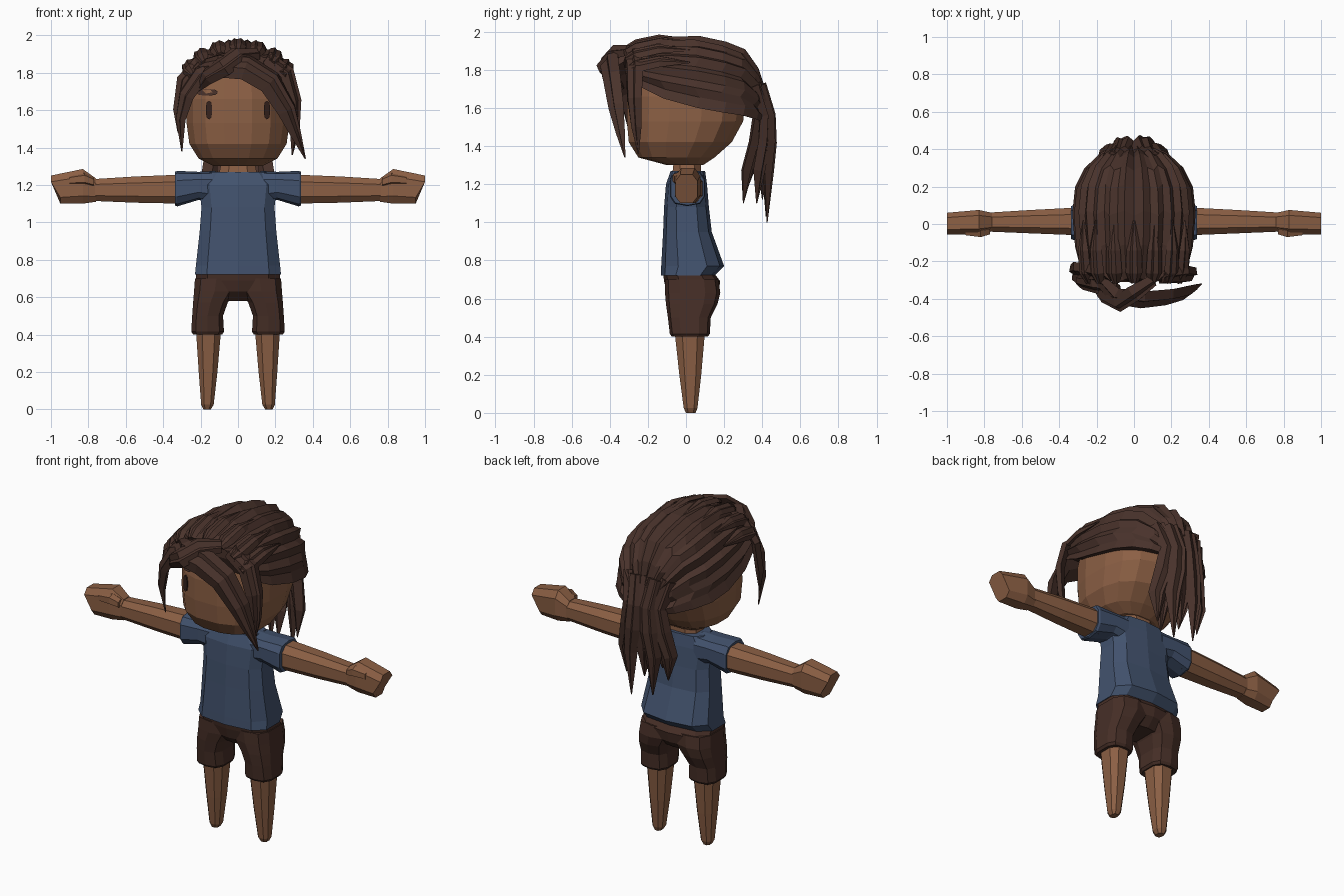
import bpy, bmesh, math
from mathutils import Vector
from mathutils.bvhtree import BVHTree

cube = bpy.data.objects.get("Cube")
if cube:
    bpy.data.objects.remove(cube, do_unlink=True)


def material(name, rgb):
    m = bpy.data.materials.new(name)
    m.use_nodes = True
    m.diffuse_color = (*rgb, 1)
    m.node_tree.nodes["Principled BSDF"].inputs["Base Color"].default_value = (*rgb, 1)
    return m


SKIN = material("brown skin", (0.26, 0.115, 0.058))
SHIRT = material("blue cloth", (0.055, 0.085, 0.155))
HAIR = material("dark brown hair", (0.066, 0.032, 0.024))
SHORTS = material("brown cloth", (0.062, 0.028, 0.02))
EYE = material("eye brown", (0.035, 0.016, 0.012))


def loft(name, rings, mat):
    """Skin a list of equal-length point rings and cap both ends."""
    bm = bmesh.new()
    rows = [[bm.verts.new(p) for p in r] for r in rings]
    n = len(rows[0])
    for a, b in zip(rows, rows[1:]):
        for i in range(n):
            j = (i + 1) % n
            bm.faces.new((a[i], a[j], b[j], b[i]))
    bm.faces.new(rows[0][::-1])
    bm.faces.new(rows[-1])
    bmesh.ops.recalc_face_normals(bm, faces=bm.faces)
    me = bpy.data.meshes.new(name)
    bm.to_mesh(me)
    bm.free()
    me.materials.append(mat)
    ob = bpy.data.objects.new(name, me)
    bpy.context.collection.objects.link(ob)
    return ob


def spow(value, power):
    """Power that keeps the sign."""
    return math.copysign(abs(value) ** power, value)


def box_ring(axis, sign, pos, lo1, hi1, lo2, hi2, n, power):
    """Rounded ring filling the given bounds, across the x or z axis."""
    angles = [math.tau * (i + 0.5) / n for i in range(n)]
    us = [spow(math.cos(t), 2 / power) for t in angles]
    vs = [spow(math.sin(t), 2 / power) for t in angles]
    pts = []
    for u, v in zip(us, vs):
        u = (lo1 + hi1) / 2 + u / max(us) * (hi1 - lo1) / 2
        v = (lo2 + hi2) / 2 + v / max(vs) * (hi2 - lo2) / 2
        pts.append((sign * pos, u, v) if axis == "x" else (sign * u, v, pos))
    return pts


def body(name, axis, table, mat, sign=1, n=10, power=2.6):
    return loft(name, [box_ring(axis, sign, *row, n, power) for row in table], mat)


# Head, neck
head = body("head", "z", [
    (1.3, -.13, .13, -.1, .09), (1.34, -.21, .21, -.25, .15),
    (1.42, -.26, .26, -.3, .24), (1.53, -.275, .275, -.31, .3),
    (1.66, -.275, .275, -.31, .31), (1.78, -.25, .25, -.29, .3),
    (1.86, -.18, .18, -.22, .24)], SKIN, n=16, power=2.5)
body("neck", "z", [(1.2, -.13, .13, -.08, .09), (1.27, -.1, .1, -.07, .08),
                   (1.36, -.08, .08, -.06, .08)], SKIN, n=8)

# Shirt torso
body("shirt", "z", [
    (.72, -.23, .23, -.13, .15), (.77, -.225, .225, -.13, .2),
    (.95, -.205, .205, -.12, .135), (1.08, -.195, .195, -.115, .12),
    (1.2, -.21, .21, -.105, .11), (1.27, -.15, .15, -.08, .1)], SHIRT, power=3)

# Shorts hips
body("shorts_hips", "z", [
    (.58, -.1, .1, -.05, .12), (.63, -.17, .17, -.1, .17),
    (.69, -.225, .225, -.115, .18), (.73, -.225, .225, -.12, .15)], SHORTS, power=3)

for sign, side in ((1, "left"), (-1, "right")):
    body(side + "_sleeve", "x", [
        (.12, -.08, .1, 1.1, 1.275), (.21, -.085, .1, 1.12, 1.27),
        (.325, -.085, .1, 1.085, 1.275), (.337, -.08, .095, 1.09, 1.27)],
        SHIRT, sign, power=3)
    body(side + "_arm", "x", [
        (.3, -.06, .088, 1.1, 1.255), (.55, -.05, .075, 1.105, 1.245),
        (.79, -.04, .06, 1.115, 1.23)], SKIN, sign, n=8)
    # Fist with a slanted knuckle end, and the thumb lying over it
    fist = body(side + "_fist", "x", [
        (.76, -.04, .06, 1.11, 1.235), (.83, -.055, .075, 1.1, 1.285),
        (.975, -.055, .06, 1.1, 1.25)], SKIN, sign, n=8, power=3)
    for v in fist.data.vertices:
        if abs(v.co.x) > .9:
            v.co.x += sign * (.025 if v.co.z > 1.17 else -.025)
    body(side + "_thumb", "x", [
        (.77, -.055, 0, 1.19, 1.24), (.82, -.07, 0, 1.2, 1.265),
        (.9, -.06, -.01, 1.2, 1.25)], SKIN, sign, n=6)
    body(side + "_shorts_leg", "z", [
        (.4, .085, .24, -.075, .115), (.415, .075, .25, -.085, .125),
        (.5, .08, .245, -.095, .13), (.57, .055, .24, -.105, .165),
        (.63, .015, .235, -.11, .18), (.7, 0, .23, -.11, .17)],
        SHORTS, sign, power=3)
    body(side + "_leg", "z", [
        (0, .145, .185, 0, .05), (.025, .13, .197, -.012, .06),
        (.2, .11, .21, -.035, .08), (.43, .09, .225, -.06, .1)],
        SKIN, sign, n=8)

# Ridged hair swept from the hairline to the back of the head
# each row: y, half width, bottom edge, height
CAP = [(-.3, .2, 1.81, .1), (-.26, .28, 1.72, .21), (-.12, .315, 1.65, .325),
       (.06, .33, 1.6, .38), (.2, .315, 1.575, .375), (.3, .265, 1.56, .35),
       (.37, .19, 1.54, .27), (.41, .1, 1.52, .17)]
STEPS = 26
rings = []
for y, half, low, height in CAP:
    ring = []
    for i in range(STEPS + 1):
        t = math.pi * i / STEPS
        r = .94 if i % 2 else 1.0
        drift = .015 * math.sin(i * 2.3)
        ring.append((r * half * spow(math.cos(t), .88), y + drift,
                     low + r * height * spow(math.sin(t), .88)))
    ring += [(-half * .8, y, low + .02), (half * .8, y, low + .02)]
    rings.append(ring)
loft("hair_cap", rings, HAIR)


def lock(name, path, widths, thick=.03, centre=(0, 0, 1.6)):
    """Flattened, pointed hair lock whose broad side faces away from centre."""
    pts = [Vector(p) for p in path]
    rings = []
    for i, p in enumerate(pts):
        tan = (pts[min(i + 1, len(pts) - 1)] - pts[max(i - 1, 0)]).normalized()
        out = p - Vector(centre)
        out = (out - tan * out.dot(tan)).normalized()
        side = tan.cross(out)
        w = widths[i]
        d = min(thick, w * .7)
        rings.append([p + side * w, p + side * w * .4 + out * d, p + out * d * .7 - side * w * .2,
                      p - side * w * .5 + out * d, p - side * w, p - out * d * .6])
    return loft(name, rings, HAIR)


# Fringe: one long sweep to the left, a shorter one to the right
lock("fringe_sweep", [(-.2, -.27, 1.83), (-.1, -.38, 1.84), (.04, -.4, 1.83),
                      (.17, -.385, 1.75), (.26, -.36, 1.6), (.31, -.34, 1.47), (.36, -.32, 1.34)],
     [.04, .075, .08, .075, .06, .035, .004], .04)
lock("fringe_roll", [(.1, -.3, 1.9), (0, -.37, 1.89), (-.08, -.425, 1.83), (-.16, -.38, 1.78),
                     (-.22, -.33, 1.7)], [.04, .06, .06, .05, .008], .035)
lock("fringe_right", [(-.08, -.34, 1.85), (-.2, -.33, 1.79), (-.275, -.31, 1.68),
                      (-.305, -.29, 1.55), (-.3, -.27, 1.38)], [.04, .06, .055, .035, .004])
lock("temple_right", [(-.2, -.26, 1.86), (-.29, -.25, 1.76), (-.315, -.25, 1.6),
                      (-.32, -.25, 1.48)], [.05, .06, .04, .004])
lock("temple_left", [(.15, -.28, 1.88), (.26, -.27, 1.8), (.3, -.27, 1.65),
                     (.3, -.26, 1.5), (.29, -.25, 1.36)], [.05, .06, .05, .035, .004])

# Loose ends standing up along the hairline
for i in range(7):
    t = math.radians(25 + 130 * i / 6)
    x, z = .29 * math.cos(t), 1.72 + .21 * math.sin(t)
    lock(f"hairline_tuft_{i + 1}", [(x * .9, -.31, z - .02), (x, -.26, z + .01),
                                    (x * 1.03, -.14, z + .035), (x * 1.03, .02, z + .03)],
         [.025, .045, .04, .005], .02)

# Ponytail: gathered at the back and splitting into points
for i, (x, y, tip) in enumerate([(-.14, .37, 1.12), (-.07, .42, 1.03), (0, .4, 1.12),
                                 (.07, .425, 1.0), (.14, .37, 1.1), (-.06, .31, 1.15),
                                 (.06, .3, 1.1)]):
    lock(f"ponytail_lock_{i + 1}", [(x * .9, y * .55 + .15, 1.72), (x * .65, y * .5 + .22, 1.56),
                                    (x * .8, y * .7 + .14, 1.42), (x * 1.05, y * .9 + .04, 1.27),
                                    (x, y, tip)],
         [.05, .055, .06, .05, .004], .035, (0, .1, 1.5))

# Eyes and eyebrow: thin plates laid on the face
tree = BVHTree.FromPolygons([v.co for v in head.data.vertices],
                            [p.vertices for p in head.data.polygons])


def face_plate(name, x, z, w, h, mat):
    def ring(lift):
        out = []
        for i in range(10):
            t = math.tau * (i + .5) / 10
            px, pz = x + w * max(-.8, min(.8, math.cos(t))), z + h * math.sin(t)
            hit = tree.ray_cast(Vector((px, -1, pz)), Vector((0, 1, 0)))[0]
            out.append((px, hit.y - lift, pz))
        return out
    loft(name, [ring(0), ring(.009)], mat)


face_plate("left_eye", .155, 1.6, .021, .05, EYE)
face_plate("right_eye", -.155, 1.6, .021, .05, EYE)
face_plate("right_eyebrow", -.165, 1.695, .07, .018, HAIR)
